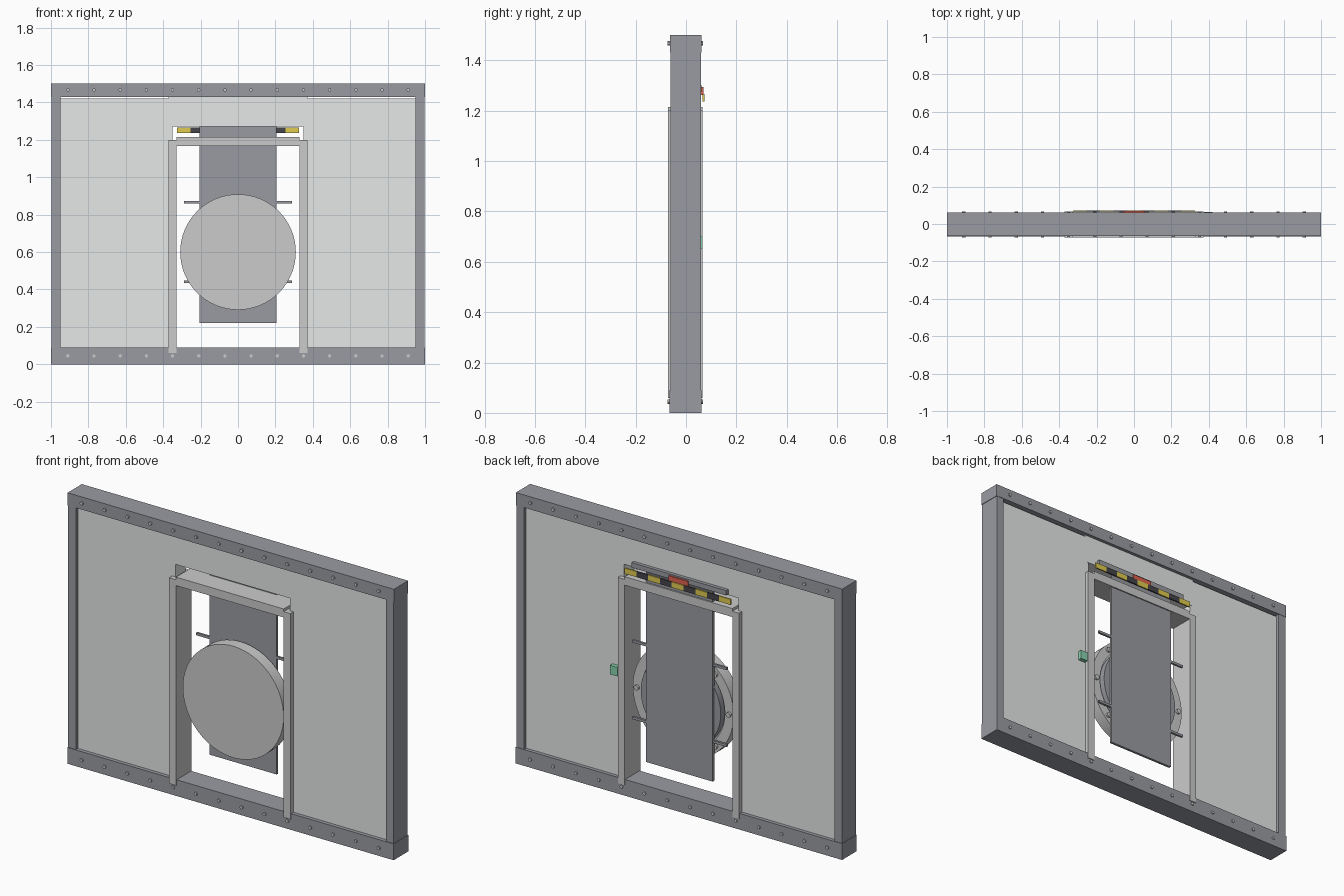
import bpy, math

if "Cube" in bpy.data.objects:
    bpy.data.objects.remove(bpy.data.objects["Cube"])

def mat(name, r, g, b):
    m = bpy.data.materials.new(name)
    m.diffuse_color = (r, g, b, 1)
    m.use_nodes = True
    m.node_tree.nodes["Principled BSDF"].inputs["Base Color"].default_value = m.diffuse_color
    return m

DARK = mat("dark_steel", 0.32, 0.33, 0.36)
PANEL = mat("wall_paint", 0.78, 0.81, 0.80)
YELLOW = mat("hazard_yellow", 0.75, 0.60, 0.08)
BLACK = mat("hazard_black", 0.06, 0.06, 0.07)
RED = mat("red_lamp", 0.75, 0.12, 0.08)
GREEN = mat("green_panel", 0.25, 0.65, 0.42)

def box(name, x0, x1, y0, y1, z0, z1, m=None):
    """Box given by its extents."""
    bpy.ops.mesh.primitive_cube_add(size=1, location=((x0+x1)/2, (y0+y1)/2, (z0+z1)/2))
    o = bpy.context.object
    o.name = name
    o.scale = (x1-x0, y1-y0, z1-z0)
    bpy.ops.object.transform_apply(location=False, rotation=False, scale=True)
    if m:
        o.data.materials.append(m)
    return o

def lathe_y(name, profile, x=0, z=0, sides=64, m=None):
    """Revolve (radius, y) points about an axis along y; a closed loop makes a ring."""
    verts, faces, n = [], [], len(profile)
    for i in range(sides):
        a = 2*math.pi*i/sides
        verts += [(x+r*math.cos(a), y, z+r*math.sin(a)) for r, y in profile]
    for i in range(sides):
        j = (i+1) % sides
        for k in range(n):
            l = (k+1) % n
            faces.append((i*n+k, i*n+l, j*n+l, j*n+k))
    me = bpy.data.meshes.new(name)
    me.from_pydata(verts, [], faces)
    o = bpy.data.objects.new(name, me)
    bpy.context.collection.objects.link(o)
    if m:
        me.materials.append(m)
    bpy.ops.object.select_all(action='DESELECT')
    o.select_set(True)
    bpy.context.view_layer.objects.active = o
    bpy.ops.object.mode_set(mode='EDIT')
    bpy.ops.mesh.select_all(action='SELECT')
    bpy.ops.mesh.normals_make_consistent(inside=False)
    bpy.ops.object.mode_set(mode='OBJECT')
    bpy.ops.object.shade_smooth_by_angle()
    return o

def cyl_y(name, r, y0, y1, x, z, sides, m=None):
    bpy.ops.mesh.primitive_cylinder_add(vertices=sides, radius=r, depth=y1-y0,
                                        location=(x, (y0+y1)/2, z), rotation=(math.pi/2, 0, 0))
    o = bpy.context.object
    o.name = name
    if m:
        o.data.materials.append(m)
    bpy.ops.object.shade_smooth_by_angle()
    return o

# Outer frame
box("top_beam", -1, 1, -0.064, 0.061, 1.43, 1.5, DARK)
box("bottom_beam", -1, 1, -0.066, 0.062, 0, 0.09, DARK)

# Mirrored side parts
for s, side in ((-1, "left"), (1, "right")):
    def sbox(name, a, b, *rest):
        return box(side + "_" + name, min(s*a, s*b), max(s*a, s*b), *rest)
    sbox("post", 0.95, 0.997, -0.062, 0.059, 0.09, 1.43, DARK)
    sbox("wall_panel", 0.35, 0.95, -0.045, 0.042, 0.09, 1.422, PANEL)
    sbox("door_jamb", 0.33, 0.372, -0.072, 0.066, 0.06, 1.20)

# Wall above the doorway, and the lintel
box("upper_wall_panel", -0.372, 0.372, -0.046, 0.043, 1.27, 1.435, PANEL)
box("lintel", -0.33, 0.33, -0.072, 0.066, 1.168, 1.215)

# Beam bolts, front and back
for i in range(14):
    x = -0.91 + 0.14*i
    for z in (0.045, 1.467):
        cyl_y("front_bolt", 0.009, -0.0735, -0.06, x, z, 10)
        cyl_y("back_bolt", 0.009, 0.055, 0.068, x, z, 10)

# Hanging door plate with cross bars
box("door_plate", -0.205, 0.205, 0.045, 0.059, 0.22, 1.27, DARK)
for z in (0.866, 0.441):
    box("cross_bar", -0.289, 0.289, 0.046, 0.058, z-0.007, z+0.007, DARK)

# Round hatch disc, back flange, hub and flange bolts
cyl_y("hatch_disc", 0.309, -0.042, 0.01, 0, 0.6, 64)
lathe_y("hatch_flange", [(0.255, 0.009), (0.309, 0.009), (0.309, 0.024), (0.255, 0.024)], 0, 0.6)
cyl_y("hatch_hub", 0.245, 0.009, 0.046, 0, 0.6, 64, DARK)
for i in range(8):
    a = i*math.pi/4
    cyl_y("flange_bolt", 0.014, 0.02, 0.036, 0.282*math.cos(a), 0.6+0.282*math.sin(a), 12)

# Hazard strip above the back of the door
w = 0.65/9
for i in range(9):
    x = -0.325 + i*w
    box("hazard_block", x, x+w, 0.066, 0.0735, 1.236, 1.267, BLACK if i % 2 else YELLOW)

# Rail, warning lamp and control panel on the back
box("door_rail", -0.29, 0.29, 0.043, 0.062, 1.275, 1.302, DARK)
box("warning_lamp", -0.06, 0.06, 0.058, 0.069, 1.262, 1.294, RED)
box("control_panel", 0.375, 0.42, 0.04, 0.065, 0.65, 0.70, GREEN)
